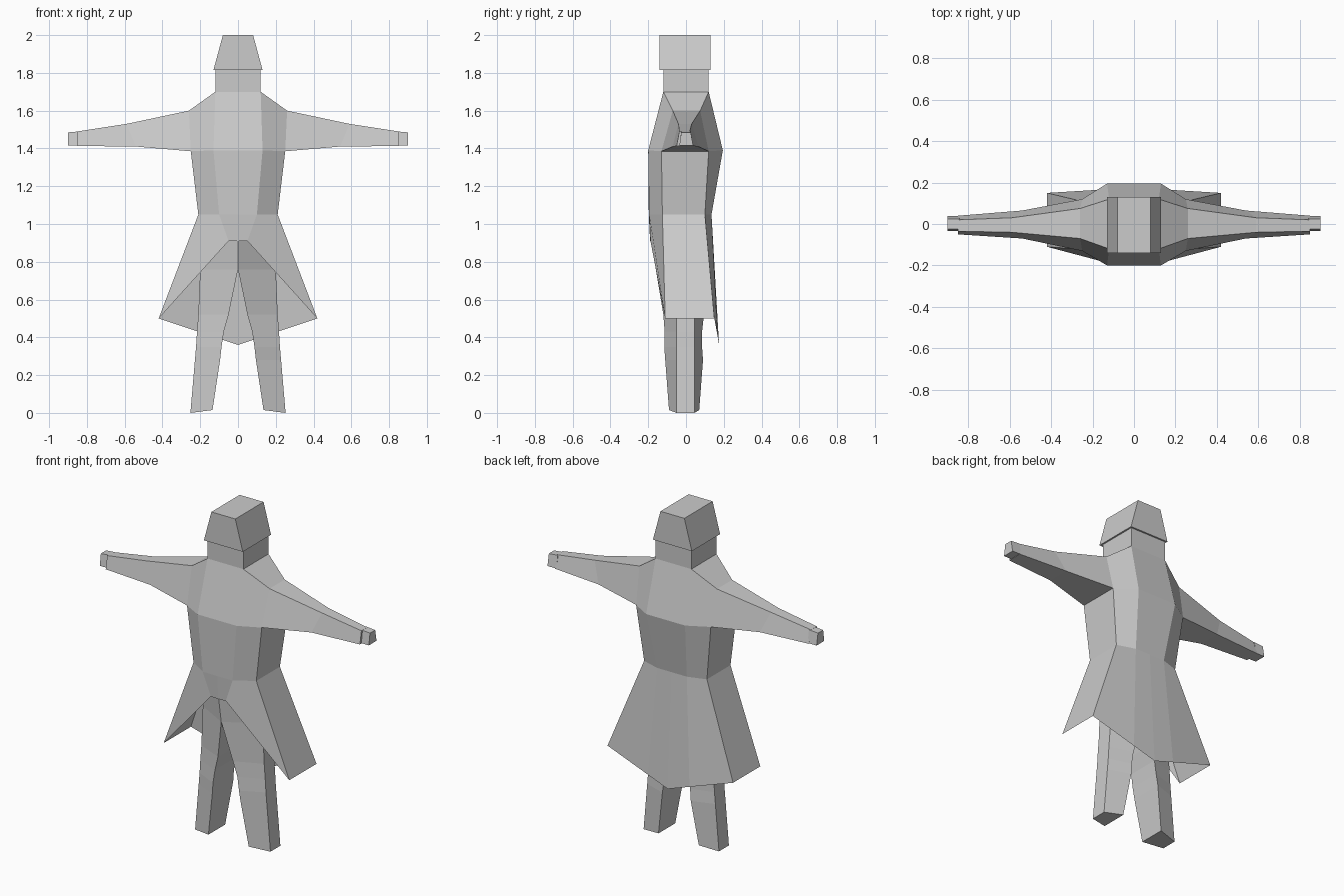
import bpy, bmesh


def loft(name, sections, closed=True, caps=(True, True), skip=(), mirror=True):
    """Skin a list of matching point sections; skip holds (section, side) gaps."""
    bm = bmesh.new()
    rows = [[bm.verts.new(p) for p in s] for s in sections]
    n = len(rows[0])
    for i in range(len(rows) - 1):
        for j in range(n if closed else n - 1):
            if (i, j) not in skip:
                k = (j + 1) % n
                bm.faces.new((rows[i][j], rows[i][k], rows[i + 1][k], rows[i + 1][j]))
    if caps[0]:
        bm.faces.new(rows[0])
    if caps[1]:
        bm.faces.new(rows[-1])
    bmesh.ops.recalc_face_normals(bm, faces=bm.faces)
    me = bpy.data.meshes.new(name)
    bm.to_mesh(me)
    bm.free()
    ob = bpy.data.objects.new(name, me)
    bpy.context.collection.objects.link(ob)
    if mirror:
        m = ob.modifiers.new("mirror", "MIRROR")
        m.use_clip = True
        m.merge_threshold = 0.001
    return ob


def rect(x, y0, y1, z):
    return [(-x, y0, z), (x, y0, z), (x, y1, z), (-x, y1, z)]


def arm(xt, xb, tf, tb, bf, bb, zt, zb):
    """Four-point section: top front, top back, bottom back, bottom front."""
    return [(xt, tf, zt), (xt, tb, zt), (xb, bb, zb), (xb, bf, zb)]


# head block and neck
loft("head", [rect(0.13, -0.14, 0.13, 1.815), rect(0.08, -0.14, 0.13, 2.0)], mirror=False)
loft("neck", [rect(0.12, -0.12, 0.12, 1.69), rect(0.12, -0.12, 0.12, 1.815)], mirror=False)

# chest, shoulders and sleeves run out along x
loft("chest_and_sleeves", [
    arm(0, 0, -0.12, 0.12, -0.2, 0.195, 1.7, 1.39),
    arm(0.12, 0.13, -0.12, 0.12, -0.2, 0.195, 1.7, 1.39),
    arm(0.26, 0.25, -0.07, 0.075, -0.13, 0.12, 1.6, 1.385),
    arm(0.59, 0.54, -0.04, 0.03, -0.07, 0.065, 1.53, 1.41),
    arm(0.85, 0.85, -0.035, 0.02, -0.05, 0.04, 1.49, 1.413),
], caps=(False, True), skip={(0, 0), (0, 2), (1, 2)})

# hands
loft("hand", [
    arm(0.84, 0.84, -0.025, 0.025, -0.035, 0.038, 1.49, 1.415),
    arm(0.90, 0.90, -0.025, 0.025, -0.035, 0.038, 1.485, 1.415),
])

# coat body flaring into an open skirt
loft("coat", [
    [(0, -0.2, 1.39), (0.13, -0.2, 1.39), (0.25, -0.13, 1.385),
     (0.25, 0.12, 1.385), (0.13, 0.195, 1.39), (0, 0.195, 1.39)],
    [(0, -0.197, 1.05), (0.10, -0.195, 1.05), (0.21, -0.125, 1.05),
     (0.21, 0.10, 1.05), (0.10, 0.135, 1.05), (0, 0.135, 1.05)],
    [(0, -0.19, 0.91), (0.05, -0.188, 0.91), (0.42, -0.11, 0.5),
     (0.42, 0.15, 0.5), (0.14, 0.167, 0.407), (0, 0.175, 0.36)],
], closed=False, caps=(False, False))

# legs: four-sided, narrower on the outer side
leg = [  # z, inner x, outer x, front y, back y
    (0.91, 0.0, 0.195, -0.185, 0.12),
    (0.76, 0.0, 0.20, -0.16, 0.115),
    (0.52, 0.05, 0.21, -0.12, 0.095),
    (0.43, 0.075, 0.217, -0.113, 0.085),
    (0.35, 0.087, 0.222, -0.115, 0.085),
    (0.28, 0.095, 0.228, -0.11, 0.09),
    (0.0, 0.135, 0.252, -0.09, 0.07),
]
loft("leg", [[(xi, f, z + (0.015 if z == 0 else 0)), (xo, -0.05, z),
              (xo, 0.045, z), (xi, b, z + (0.015 if z == 0 else 0))]
             for z, xi, xo, f, b in leg], caps=(False, True), skip={(0, 3)})
